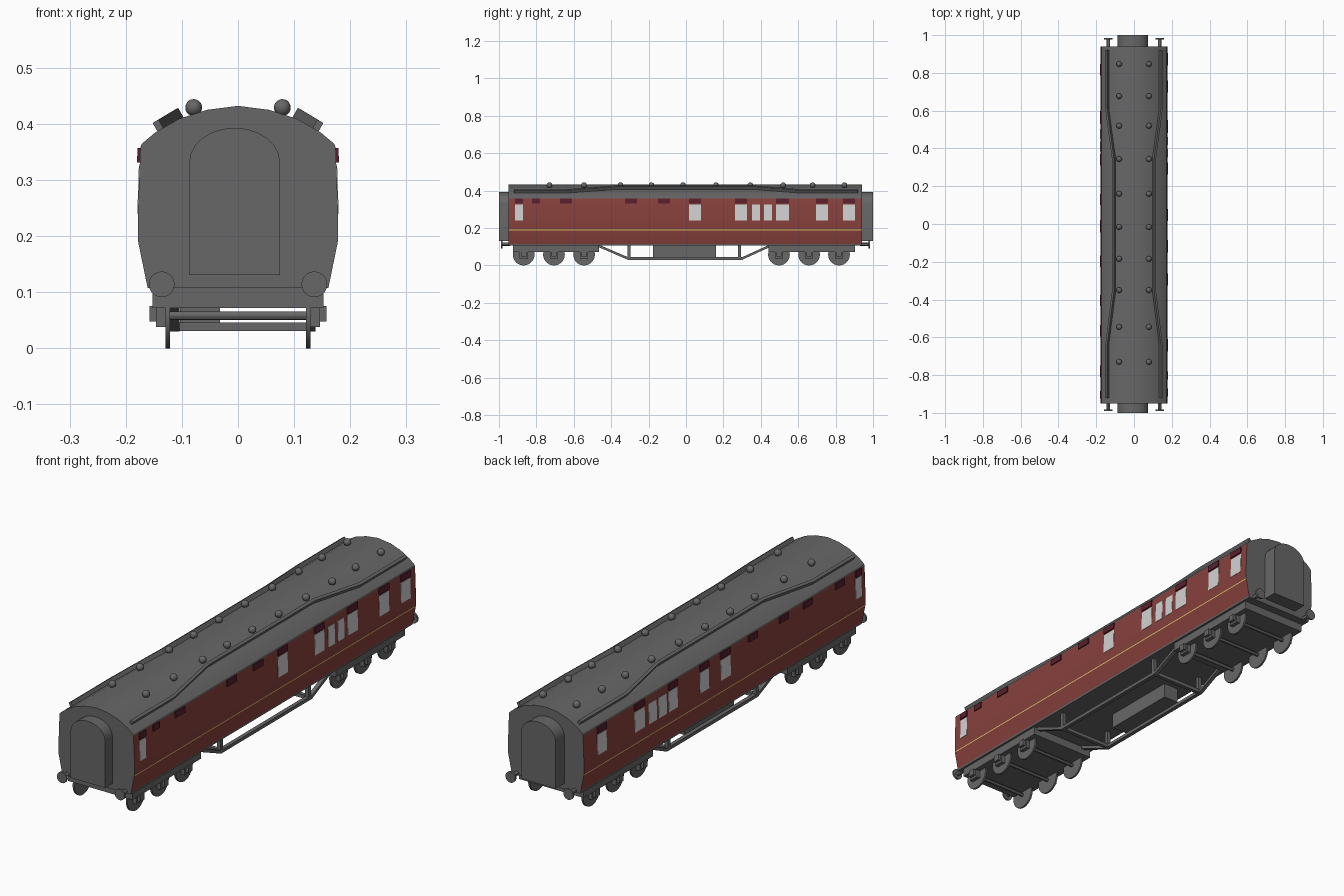
import bpy, bmesh, math
from mathutils import Vector, Matrix

if "Cube" in bpy.data.objects:
    bpy.data.objects.remove(bpy.data.objects["Cube"])


def material(name, rgb):
    m = bpy.data.materials.new(name)
    m.diffuse_color = (*rgb, 1)
    m.use_nodes = True
    m.node_tree.nodes["Principled BSDF"].inputs["Base Color"].default_value = m.diffuse_color
    return m


GREY = material("dark grey", (0.135, 0.135, 0.135))
RED = material("maroon red", (0.24, 0.052, 0.045))
YELLOW = material("yellow line", (0.75, 0.6, 0.15))
GLASS = material("pale window", (0.65, 0.65, 0.65))
PLUM = material("dark plum", (0.10, 0.014, 0.027))


def finish(name, bm, mats, smooth=None):
    bmesh.ops.recalc_face_normals(bm, faces=bm.faces[:])
    me = bpy.data.meshes.new(name)
    bm.to_mesh(me)
    bm.free()
    ob = bpy.data.objects.new(name, me)
    bpy.context.collection.objects.link(ob)
    for m in mats:
        me.materials.append(m)
    if smooth:
        bpy.ops.object.select_all(action='DESELECT')
        ob.select_set(True)
        bpy.context.view_layer.objects.active = ob
        bpy.ops.object.shade_smooth_by_angle(angle=math.radians(smooth))
    return ob


def add_prism(bm, rings):
    """Skin a list of equal-length point rings and cap both ends."""
    vs = [[bm.verts.new(p) for p in r] for r in rings]
    n = len(rings[0])
    for a, b in zip(vs, vs[1:]):
        for i in range(n):
            bm.faces.new((a[i], a[(i + 1) % n], b[(i + 1) % n], b[i]))
    bm.faces.new(vs[0])
    bm.faces.new(vs[-1])


def add_box(bm, x0, x1, y0, y1, z0, z1):
    add_prism(bm, [[(x, y0, z0), (x, y1, z0), (x, y1, z1), (x, y0, z1)] for x in (x0, x1)])


def box(name, *b):
    bm = bmesh.new()
    add_box(bm, *b)
    return finish(name, bm, [GREY])


def add_cyl(bm, c, r, depth, axis, seg=20):
    rot = Matrix.Rotation(math.pi / 2, 4, 'Y' if axis == 'X' else 'X')
    bmesh.ops.create_cone(bm, cap_ends=True, segments=seg, radius1=r, radius2=r,
                          depth=depth, matrix=Matrix.Translation(c) @ rot)


# Coach shell: half section mirrored, coloured by height, grey ends
half = [(0.161, 0.107), (0.1626, 0.115), (0.1776, 0.188), (0.178, 0.192), (0.178, 0.25),
        (0.174, 0.358), (0.172, 0.364), (0.147, 0.385), (0.105, 0.409), (0.055, 0.425)]
section = half + [(0, 0.432)] + [(-x, z) for x, z in reversed(half)]
bm = bmesh.new()
add_prism(bm, [[(x, y, z) for x, z in section] for y in (-0.95, 0.94)])
bm.normal_update()
for f in bm.faces:
    z = f.calc_center_median().z
    if abs(f.normal.y) > 0.9 or z > 0.358 or z < 0.115:
        f.material_index = 0
    else:
        f.material_index = 2 if 0.188 < z < 0.192 else 1
finish("coach_shell", bm, [GREY, RED, YELLOW], 25)


# Windows and the plum ventilators above them, thin plates on each side
def side_plates(name, side, spans, z0, z1, t, mat):
    bm = bmesh.new()
    for y0, y1 in spans:
        ring = []
        for z, d in ((z0, -0.002), (z0, t), (z1, t), (z1, -0.002)):
            x = 0.178 - 0.004 * max(0, (z - 0.25) / 0.108)
            ring.append((x + d, z))
        add_prism(bm, [[(side * x, y, z) for x, z in ring] for y in (y0, y1)])
    finish(name, bm, [mat])


right = [(-0.914, -0.872), (0.016, 0.08), (0.262, 0.326), (0.353, 0.396),
         (0.417, 0.46), (0.482, 0.55), (0.695, 0.76), (0.84, 0.904)]
left = [(-0.925, -0.885), (-0.046, 0.02), (0.10, 0.16), (0.31, 0.37),
        (0.383, 0.437), (0.45, 0.504), (0.53, 0.598), (0.786, 0.848)]
right_vents = right[:3] + right[5:] + [(-0.824, -0.78), (-0.674, -0.61),
                                       (-0.326, -0.262), (-0.15, -0.085)]
left_vents = left[:4] + left[6:] + [(-0.81, -0.75), (-0.596, -0.536),
                                    (-0.435, -0.375), (-0.227, -0.167)]
for label, s, wins, vents in (("right", 1, right, right_vents), ("left", -1, left, left_vents)):
    side_plates(label + "_windows", s, wins, 0.239, 0.325, 0.0015, GLASS)
    side_plates(label + "_window_vents", s, vents, 0.331, 0.357, 0.005, PLUM)

# Corridor connections at both ends
arch = [(-0.006 + 0.081 * math.cos(a), 0.331 + 0.062 * math.sin(a))
        for a in [math.pi * i / 12 for i in range(13)]]
arch = [(0.075, 0.131)] + arch + [(-0.087, 0.131)]
for label, y0, y1 in (("front", -1.0, -0.945), ("back", 0.935, 1.0)):
    bm = bmesh.new()
    add_prism(bm, [[(x, y, z) for x, z in arch] for y in (y0, y1)])
    finish(label + "_corridor_connection", bm, [GREY], 25)

# Rain strips: a small upright bar following the roof, closer in at mid length
for label, s in (("right", 1), ("left", -1)):
    n, t = Vector((0.5, 0, 0.866)), Vector((0.866, 0, -0.5))
    rings = []
    for y, x, z in ((-0.92, 0.138, 0.389), (-0.64, 0.138, 0.389), (-0.36, 0.103, 0.41),
                    (0.35, 0.103, 0.41), (0.61, 0.138, 0.389), (0.92, 0.138, 0.389)):
        base = Vector((x, y, z))
        ring = [base + t * a + n * b for a, b in
                ((-0.006, -0.006), (0.006, -0.006), (0.006, 0.018), (-0.006, 0.018))]
        rings.append([(s * p.x, p.y, p.z) for p in ring])
    bm = bmesh.new()
    add_prism(bm, rings)
    finish(label + "_rain_strip", bm, [GREY])

# Round roof ventilators
bm = bmesh.new()
for y in (0.847, 0.677, 0.52, 0.344, 0.16, -0.016, -0.185, -0.35, -0.545, -0.73):
    for s in (1, -1):
        bmesh.ops.create_uvsphere(bm, u_segments=16, v_segments=10, radius=0.015,
                                  matrix=Matrix.Translation((s * 0.079, y, 0.429)))
finish("roof_ventilators", bm, [GREY], 40)

# Six-wheel bogies with wheels, axles and axle boxes
for label, y0, y1, axles in (("front", -0.925, -0.465, (-0.868, -0.706, -0.545)),
                             ("back", 0.44, 0.904, (0.497, 0.658, 0.818))):
    box(label + "_bogie_frame", -0.152, 0.152, y0, y1, 0.072, 0.11)
    wheels, boxes = bmesh.new(), bmesh.new()
    for y in axles:
        add_cyl(wheels, (0, y, 0.058), 0.008, 0.25, 'X', 12)
        for s in (1, -1):
            add_cyl(wheels, (s * 0.125, y, 0.058), 0.058, 0.008, 'X', 28)
            a, b, c = sorted((s * 0.127, s * 0.146)), sorted((s * 0.146, s * 0.158)), y
            add_box(boxes, *a, c - 0.022, c + 0.022, 0.038, 0.075)
            add_box(boxes, *b, c - 0.014, c + 0.014, 0.048, 0.075)
    finish(label + "_wheels", wheels, [GREY], 30)
    finish(label + "_axle_boxes", boxes, [GREY])

# Underframe trusses with posts and cross bars
path = [(-0.475, 0.107), (-0.31, 0.036), (0.30, 0.036), (0.455, 0.107)]
for label, x0, x1 in (("right", 0.121, 0.138), ("left", -0.121, -0.104)):
    bm = bmesh.new()
    add_prism(bm, [[(x0, y, z - 0.006), (x1, y, z - 0.006), (x1, y, z + 0.008), (x0, y, z + 0.008)]
                   for y, z in path])
    for y in (-0.305, 0.285):
        add_box(bm, x0, x1, y - 0.008, y + 0.008, 0.036, 0.11)
    finish(label + "_truss", bm, [GREY])
for label, y in (("front", -0.305), ("back", 0.29)):
    box(label + "_truss_cross_bar", -0.11, 0.125, y - 0.008, y + 0.008, 0.031, 0.046)
box("battery_box", -0.103, -0.032, -0.176, 0.16, 0.043, 0.11)

# Buffers: stem and round head at each corner
for label, end, head in (("front", -0.94, -0.985), ("back", 0.93, 0.981)):
    bm = bmesh.new()
    for s in (1, -1):
        add_cyl(bm, (s * 0.136, (end + head) / 2, 0.114), 0.009, abs(head - end), 'Y', 12)
        add_cyl(bm, (s * 0.136, head, 0.114), 0.023, 0.008, 'Y', 20)
    finish(label + "_buffers", bm, [GREY], 30)
